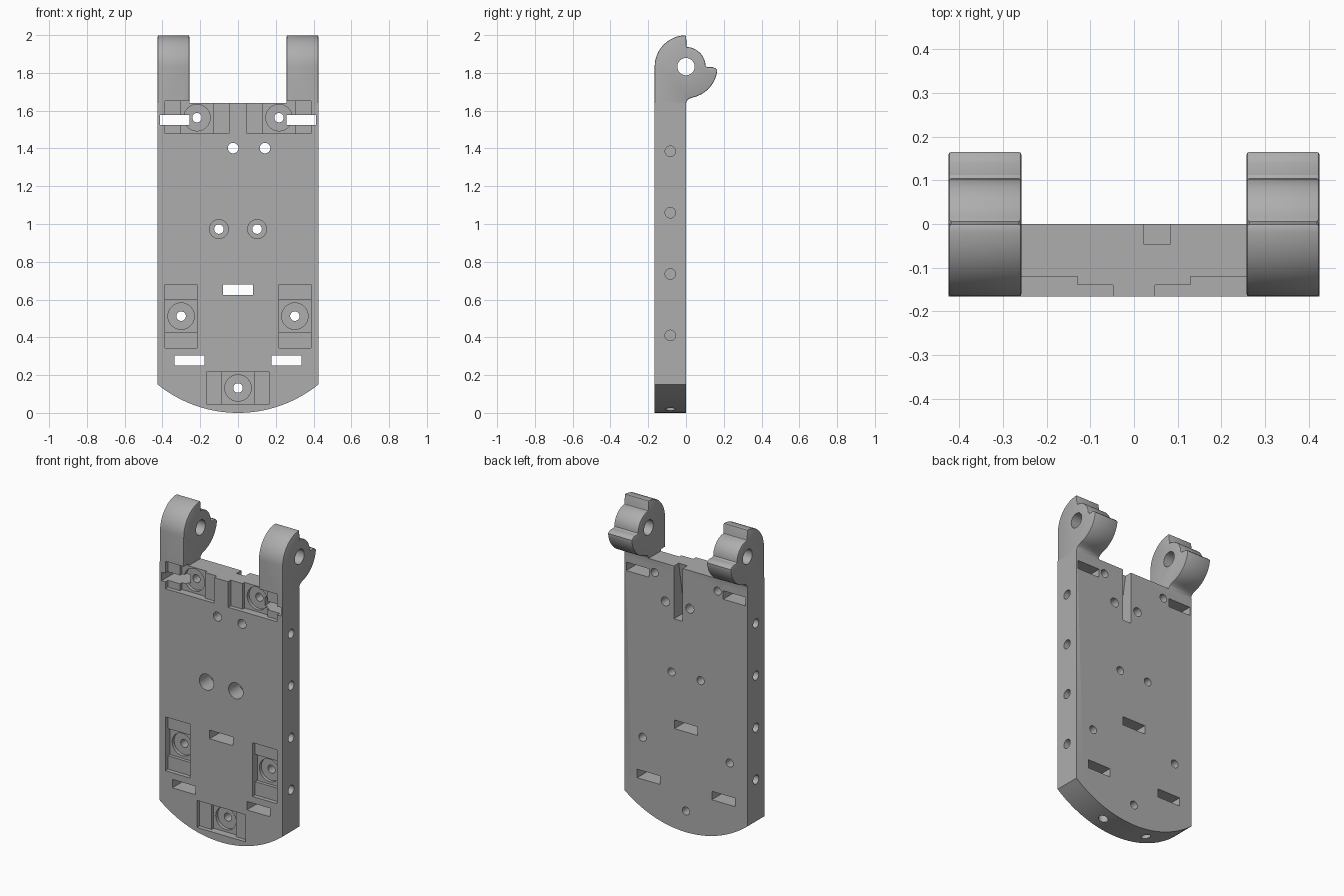
import bpy, bmesh
from math import sin, cos, radians, sqrt
from mathutils import Vector, Matrix

if "Cube" in bpy.data.objects:
    bpy.data.objects.remove(bpy.data.objects["Cube"], do_unlink=True)

grey = bpy.data.materials.new("plain grey")
grey.use_nodes = True
grey.diffuse_color = (0.42, 0.42, 0.42, 1)
grey.node_tree.nodes["Principled BSDF"].inputs["Base Color"].default_value = (0.42, 0.42, 0.42, 1)

FRONT, MID = -0.166, -0.083
HALF = 0.425


def prism(name, points, offset):
    """Extrude a flat outline along an offset vector."""
    bm = bmesh.new()
    face = bm.faces.new([bm.verts.new(p) for p in points])
    moved = bmesh.ops.extrude_face_region(bm, geom=[face])["geom"]
    bmesh.ops.translate(bm, vec=offset, verts=[v for v in moved if isinstance(v, bmesh.types.BMVert)])
    bmesh.ops.recalc_face_normals(bm, faces=bm.faces)
    mesh = bpy.data.meshes.new(name)
    bm.to_mesh(mesh)
    bm.free()
    obj = bpy.data.objects.new(name, mesh)
    bpy.context.collection.objects.link(obj)
    mesh.materials.append(grey)
    return obj


def apply(obj, mod):
    bpy.context.view_layer.objects.active = obj
    bpy.ops.object.modifier_apply(modifier=mod.name)


def combine(tool, operation="DIFFERENCE"):
    mod = body.modifiers.new("cut", "BOOLEAN")
    mod.operation, mod.solver, mod.object = operation, "EXACT", tool
    apply(body, mod)
    bpy.data.objects.remove(tool, do_unlink=True)


def arc(cy, cz, r, a0, a1, n):
    angles = [radians(a0 + (a1 - a0) * i / n) for i in range(n + 1)]
    return [(cy + r * cos(a), cz + r * sin(a)) for a in angles]


def cut_box(x0, x1, z0, z1, y0=FRONT - 0.05, y1=0.05):
    combine(prism("cutter", [(x0, y0, z0), (x1, y0, z0), (x1, y0, z1), (x0, y0, z1)], (0, y1 - y0, 0)))


def cut_round(start, end, r, n=32):
    start, end = Vector(start), Vector(end)
    turn = (end - start).to_track_quat("Z", "Y")
    ring = [start + turn @ Vector((p[0], p[1], 0)) for p in arc(0, 0, r, 0, 360 - 360 / n, n - 1)]
    combine(prism("cutter", ring, end - start))


def screw_hole(x, z, r, depth_y):
    cut_round((x, FRONT - 0.05, z), (x, depth_y, z), r)
    cut_round((x, FRONT - 0.05, z), (x, 0.05, z), 0.025)


# Plate with a curved lower edge
R = 0.677
xs = [-HALF + 2 * HALF * i / 32 for i in range(33)]
outline = [(x, FRONT, R - sqrt(R * R - x * x)) for x in xs]
outline += [(HALF, FRONT, 1.64), (-HALF, FRONT, 1.64)]
body = prism("hinge_plate", outline, (0, -FRONT, 0))

# Pair of hinge arms with a stepped round knuckle
PZ = 1.833
side = [(FRONT, 1.6)] + arc(0, PZ, 0.166, 180, 90, 14)
side += arc(0, PZ, 0.104, 88, 2, 12)
side += [(0.112, PZ - 0.002), (0.14, PZ - 0.002), (0.155, PZ - 0.008), (0.165, PZ - 0.018)]
side += arc(0, PZ, 0.167, -10, -78, 12)
side += [(0.015, 1.662), (0.004, 1.652), (0, 1.638), (0, 1.6)]
for x in (-HALF, 0.258):
    arm = prism("arm", [(x, y, z) for y, z in side], (HALF - 0.258, 0, 0))
    bevel = arm.modifiers.new("soft", "BEVEL")
    bevel.width, bevel.segments, bevel.angle_limit = 0.006, 2, radians(60)
    apply(arm, bevel)
    combine(arm, "UNION")

# Pivot holes through both arms
cut_round((-0.6, 0, PZ), (0.6, 0, PZ), 0.046)

for s in (-1, 1):
    def mirrored(x0, x1, *rest):
        cut_box(min(s * x0, s * x1), max(s * x0, s * x1), *rest)

    # Upper stepped pocket and its screw
    mirrored(0.048, 0.386, 1.48, 1.652, FRONT - 0.05, -0.14)
    mirrored(0.13, 0.302, 1.48, 1.652, FRONT - 0.05, -0.12)
    screw_hole(s * 0.217, 1.563, 0.07, -0.1)
    # Lower side pocket and its screw
    mirrored(0.217, 0.386, 0.344, 0.68, FRONT - 0.05, -0.14)
    mirrored(0.217, 0.386, 0.427, 0.597, FRONT - 0.05, -0.12)
    screw_hole(s * 0.301, 0.512, 0.07, -0.1)
    # Middle screw, strap slots
    screw_hole(s * 0.101, 0.973, 0.05, -0.06)
    mirrored(0.257, 0.412, 1.523, 1.576)
    mirrored(0.178, 0.337, 0.25, 0.303)
    # Blind holes in the side and curved edges
    for z in (1.385, 1.06, 0.735, 0.41):
        cut_round((s * 0.5, MID, z), (s * 0.33, MID, z), 0.028, 24)
    cut_round((s * 0.157, MID, -0.1), (s * 0.157, MID, 0.1), 0.028, 24)

# Bottom pocket, centre slot and pair of plain holes
cut_box(-0.167, 0.167, 0.048, 0.217, FRONT - 0.05, -0.14)
cut_box(-0.085, 0.085, 0.048, 0.217, FRONT - 0.05, -0.12)
screw_hole(0, 0.132, 0.07, -0.1)
cut_box(-0.08, 0.08, 0.625, 0.679)
for x in (-0.026, 0.143):
    cut_round((x, FRONT - 0.05, 1.402), (x, 0.05, 1.402), 0.028)

# Rear wedge groove, deeper toward its lower end
groove = [(0.05, 1.31), (-0.105, 1.31), (-0.045, 1.65), (0.05, 1.65)]
combine(prism("cutter", [(0.023, y, z) for y, z in groove], (0.06, 0, 0)))

# Smooth round walls, sharp edges kept
bpy.ops.object.select_all(action="DESELECT")
body.select_set(True)
bpy.context.view_layer.objects.active = body
bpy.ops.object.shade_smooth_by_angle(angle=radians(30))
